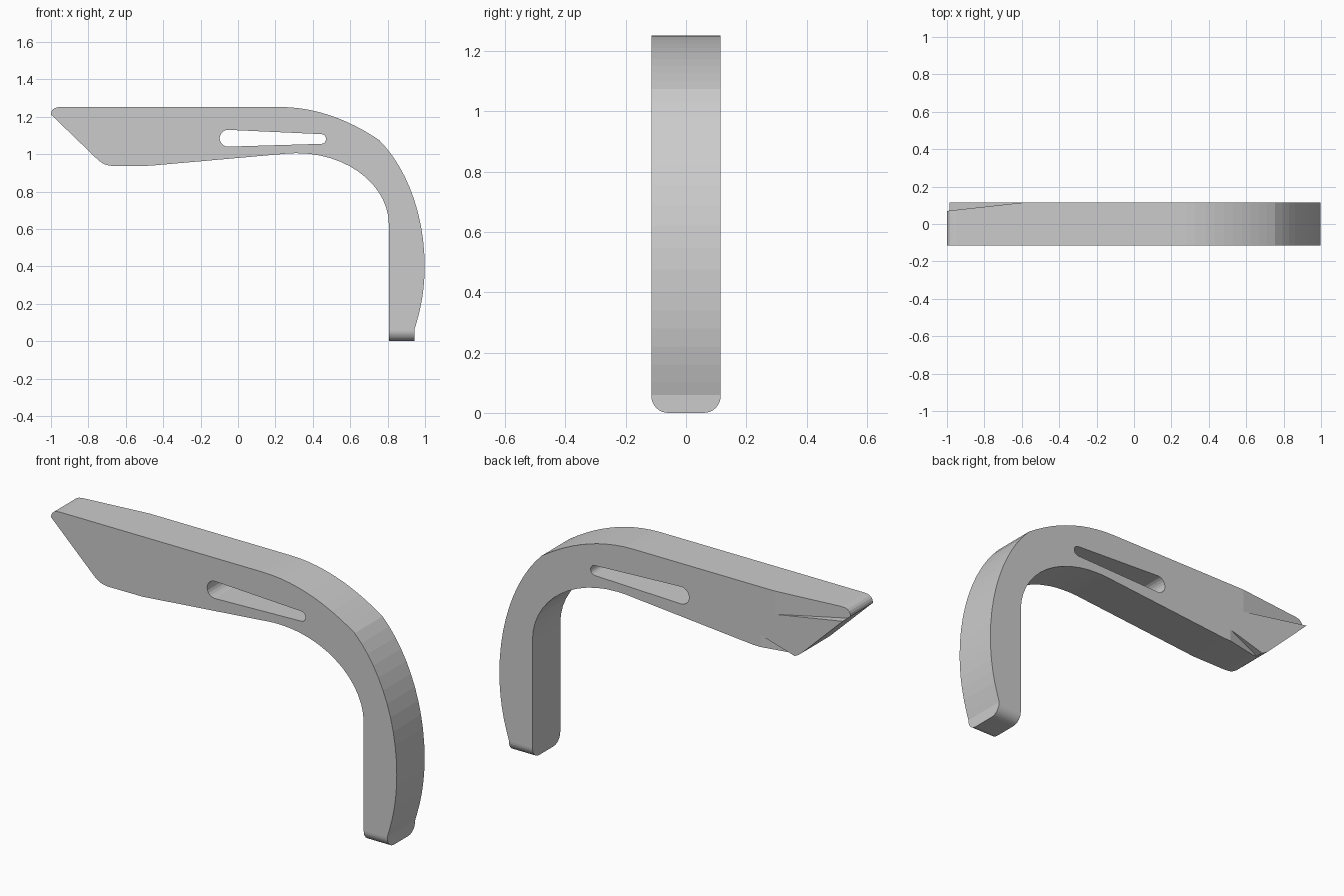
import bpy, bmesh, math
from mathutils import Vector
from mathutils.geometry import interpolate_bezier

if "Cube" in bpy.data.objects:
    bpy.data.objects.remove(bpy.data.objects["Cube"])

HALF = 0.115  # half thickness along y


def curve(a, b, c, d, n=12):
    return [tuple(p) for p in interpolate_bezier(*(Vector(p) for p in (a, b, c, d)), n)]


def arc(cx, cz, r, a0, a1, n=10):
    angles = [math.radians(a0 + (a1 - a0) * i / n) for i in range(n + 1)]
    return [(cx + r * math.cos(a), cz + r * math.sin(a)) for a in angles]


def prism(name, outline, front, back):
    """Extrude an x-z outline between two y functions of x."""
    bm = bmesh.new()
    near = [bm.verts.new((x, front(x), z)) for x, z in outline]
    far = [bm.verts.new((x, back(x), z)) for x, z in outline]
    bm.faces.new(near)
    bm.faces.new(far[::-1])
    n = len(outline)
    for i in range(n):
        j = (i + 1) % n
        bm.faces.new((near[j], near[i], far[i], far[j]))
    bmesh.ops.recalc_face_normals(bm, faces=bm.faces)
    mesh = bpy.data.meshes.new(name)
    bm.to_mesh(mesh)
    bm.free()
    obj = bpy.data.objects.new(name, mesh)
    bpy.context.collection.objects.link(obj)
    return obj


def cut(target, cutter):
    cutter.hide_render = True
    mod = target.modifiers.new("cut", 'BOOLEAN')
    mod.operation, mod.solver, mod.object = 'DIFFERENCE', 'EXACT', cutter
    bpy.context.view_layer.objects.active = target
    bpy.ops.object.modifier_apply(modifier=mod.name)
    bpy.data.objects.remove(cutter)


# Side profile: foot, outer bend, top, pointed tip, underside, inner bend
outline = [(0.807, 0), (0.943, 0), (0.943, 0.06)]
outline += curve((0.955, 0.10), (0.985, 0.2), (0.998, 0.30), (0.998, 0.40), 6)
outline += curve((0.998, 0.40), (0.998, 0.68), (0.90, 0.93), (0.755, 1.075))[1:]
outline += curve((0.755, 1.075), (0.60, 1.18), (0.42, 1.252), (0.225, 1.252))[1:]
outline += curve((-0.95, 1.252), (-0.985, 1.252), (-1.0, 1.235), (-1.0, 1.212), 6)
outline += curve((-0.765, 0.985), (-0.73, 0.95), (-0.71, 0.937), (-0.66, 0.937), 7)
outline += [(-0.47, 0.938)]
outline += curve((0.23, 1.0), (0.26, 1.004), (0.29, 1.005), (0.315, 1.005), 4)
outline += curve((0.315, 1.005), (0.587, 1.005), (0.807, 0.833), (0.807, 0.62), 14)[1:]
arm = prism("curved_arm", outline, lambda x: -HALF, lambda x: HALF)

# Round the lower corners of the foot
bm = bmesh.new()
bm.from_mesh(arm.data)
low = [e for e in bm.edges if all(v.co.z < 0.001 for v in e.verts)
       and abs(e.verts[0].co.y - e.verts[1].co.y) < 0.001]
bmesh.ops.bevel(bm, geom=low, offset=0.056, segments=8, profile=0.5, affect='EDGES')
bm.to_mesh(arm.data)
bm.free()

# Tapered through slot
slot = arc(-0.053, 1.085, 0.045, 92, 268) + arc(0.445, 1.081, 0.026, -88, 88)
cut(arm, prism("slot_cutter", slot, lambda x: -0.3, lambda x: 0.3))

# Sloped recesses above and below the tongue on the back of the tip
upper = [(-0.55, 1.123), (-0.55, 1.35), (-1.05, 1.35), (-1.05, 1.21)]
cut(arm, prism("upper_recess_cutter", upper,
               lambda x: HALF - 0.045 * (-0.59 - x) / 0.41, lambda x: 0.3))
lower = [(-0.47, 1.012), (-0.80, 0.917), (-0.80, 0.85), (-0.47, 0.85)]
cut(arm, prism("lower_recess_cutter", lower,
               lambda x: HALF - 0.045 * (-0.51 - x) / 0.22, lambda x: 0.3))
